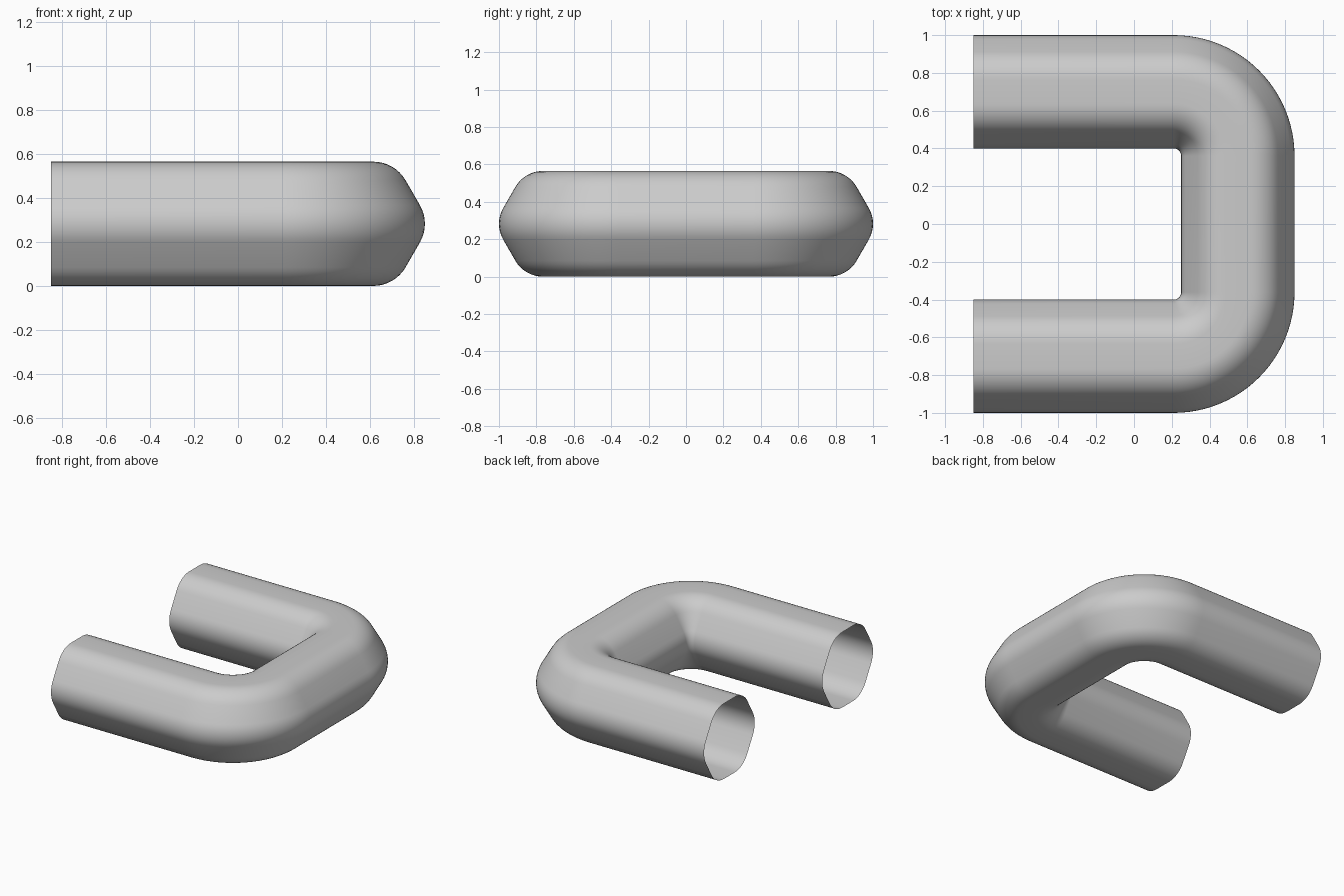
import bpy, bmesh
from math import sin, cos, pi, radians

if "Cube" in bpy.data.objects:
    bpy.data.objects.remove(bpy.data.objects["Cube"])

# Rounded hexagon cross-section: (sideways, up) offsets
APOTHEM, FILLET, STEPS = 0.2825, 0.17, 8
R = APOTHEM / cos(pi / 6)
centre_r = R - FILLET / cos(pi / 6)
profile = []
for k in range(6):
    a = k * pi / 3
    for s in range(STEPS + 1):
        t = a + radians(-30 + 60 * s / STEPS)
        profile.append((centre_r * cos(a) + FILLET * cos(t),
                        centre_r * sin(a) + FILLET * sin(t)))

# U-shaped path: (x, y, outward direction angle)
BEND, CX, CY, N = 0.34, 0.21, 0.36, 24
half = [(CX + BEND * cos(t), CY + BEND * sin(t), t)
        for t in (pi / 2 * i / N for i in range(N + 1))]
half.append((-0.85, CY + BEND, pi / 2))
path = [(x, -y, -t) for x, y, t in reversed(half)] + half

# Open-ended bent tube
bm = bmesh.new()
rings = [[bm.verts.new((x + u * cos(t), y + u * sin(t), APOTHEM + v))
          for u, v in profile] for x, y, t in path]
n = len(profile)
for a, b in zip(rings, rings[1:]):
    for i in range(n):
        j = (i + 1) % n
        bm.faces.new((a[i], b[i], b[j], a[j]))
bmesh.ops.recalc_face_normals(bm, faces=bm.faces)
mesh = bpy.data.meshes.new("bent_tube")
bm.to_mesh(mesh)
bm.free()
tube = bpy.data.objects.new("bent_tube", mesh)
bpy.context.collection.objects.link(tube)
for p in mesh.polygons:
    p.use_smooth = True
